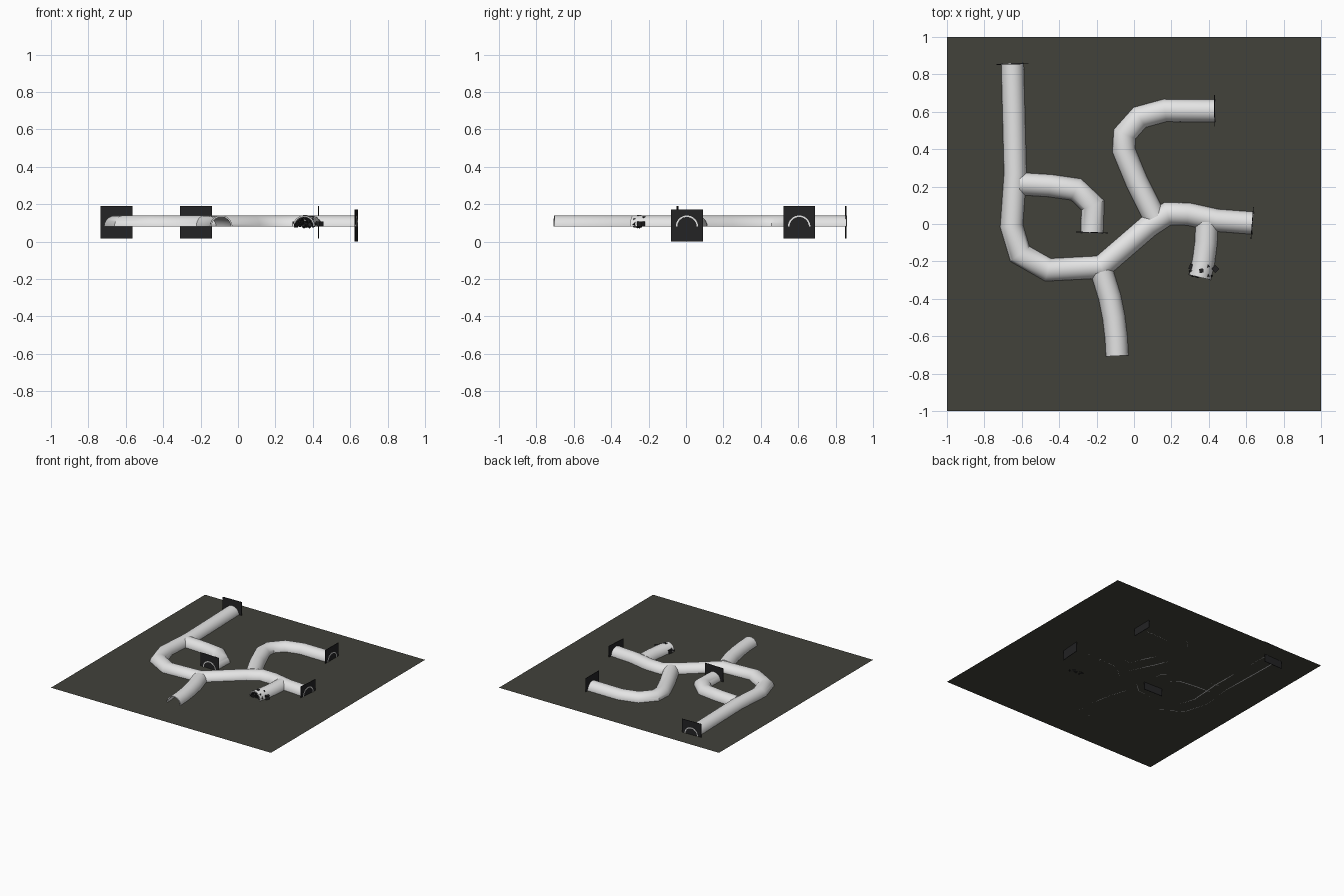
import bpy, bmesh, math, random
from mathutils import Vector, Matrix

if "Cube" in bpy.data.objects:
    bpy.data.objects.remove(bpy.data.objects["Cube"])

random.seed(4)
GROUND = 0.08
R_OUT, R_IN, SEG = 0.06, 0.052, 20


def material(name, r, g, b):
    m = bpy.data.materials.new(name)
    m.diffuse_color = (r, g, b, 1)
    m.use_nodes = True
    m.node_tree.nodes["Principled BSDF"].inputs["Base Color"].default_value = m.diffuse_color
    return m


WHITE = material("pale_tunnel", 0.78, 0.78, 0.78)
OLIVE = material("dark_olive_floor", 0.054, 0.054, 0.043)
BLACK = material("charcoal", 0.017, 0.017, 0.018)


def finish(name, bm, mat, smooth=False):
    me = bpy.data.meshes.new(name)
    bm.to_mesh(me)
    bm.free()
    me.materials.append(mat)
    ob = bpy.data.objects.new(name, me)
    bpy.context.collection.objects.link(ob)
    if smooth:
        bpy.ops.object.select_all(action='DESELECT')
        ob.select_set(True)
        bpy.context.view_layer.objects.active = ob
        bpy.ops.object.shade_smooth_by_angle(angle=math.radians(35))
    return ob


def arch_profile():
    # outer half circle, then back along the inner one
    out = [(R_OUT * math.cos(math.pi * i / SEG), R_OUT * math.sin(math.pi * i / SEG))
           for i in range(SEG + 1)]
    inn = [(x * R_IN / R_OUT, z * R_IN / R_OUT) for x, z in reversed(out)]
    return out + inn


def tunnel(name, path):
    """Half pipe with wall thickness swept along a flat path with mitred bends."""
    pts = [Vector(p) for p in path]
    bm = bmesh.new()
    rings = []
    for i, p in enumerate(pts):
        d0 = (p - pts[i - 1]).normalized() if i else (pts[1] - p).normalized()
        d1 = (pts[i + 1] - p).normalized() if i < len(pts) - 1 else d0
        t = (d0 + d1).normalized()
        side = Vector((-t.y, t.x)) / max(t.dot(d0), 0.3)
        rings.append([bm.verts.new((p.x + side.x * u, p.y + side.y * u, GROUND + v))
                      for u, v in arch_profile()])
    n = len(rings[0])
    for a, b in zip(rings, rings[1:]):
        for k in range(n):
            bm.faces.new((a[k], a[(k + 1) % n], b[(k + 1) % n], b[k]))
    for r in (rings[0], rings[-1]):          # rim faces between the two arcs
        for k in range(SEG):
            bm.faces.new((r[k], r[k + 1], r[n - 2 - k], r[n - 1 - k]))
    bmesh.ops.recalc_face_normals(bm, faces=bm.faces)
    return finish(name, bm, WHITE, True)


def box(bm, centre, size, rot=Matrix()):
    bmesh.ops.create_cube(bm, size=1, matrix=Matrix.Translation(centre) @ rot
                          @ Matrix.Diagonal((*size, 1)))


def end_plate(name, end, before, z0):
    """Thin closing plate just inside a tunnel mouth."""
    e, b = Vector(end), Vector(before)
    d = (e - b).normalized()
    c = e - d * 0.005
    bm = bmesh.new()
    box(bm, (c.x, c.y, z0 + 0.086), (0.004, 0.17, 0.172),
        Matrix.Rotation(math.atan2(d.y, d.x), 4, 'Z'))
    finish(name, bm, BLACK)


# floor sheet
bm = bmesh.new()
bmesh.ops.create_grid(bm, x_segments=1, y_segments=1, size=1,
                      matrix=Matrix.Translation((0, 0, GROUND)))
finish("floor", bm, OLIVE)

# tunnels
main = [(-0.65, 0.86), (-0.642, 0.55), (-0.635, 0.27), (-0.655, -0.01), (-0.61, -0.16),
        (-0.46, -0.245), (-0.175, -0.23), (0.08, -0.01), (0.18, 0.055), (0.29, 0.053),
        (0.44, 0.02), (0.637, 0.005)]
hook = [(-0.61, 0.215), (-0.45, 0.205), (-0.31, 0.185), (-0.22, 0.10), (-0.225, -0.05)]
curl = [(0.11, 0.035), (0.015, 0.225), (-0.055, 0.395), (-0.05, 0.48), (0.03, 0.57),
        (0.165, 0.607), (0.435, 0.605)]
spur = [(-0.172, -0.255), (-0.13, -0.39), (-0.108, -0.50), (-0.095, -0.61), (-0.09, -0.705)]
broken = [(0.39, 0.01), (0.385, -0.10), (0.372, -0.20), (0.352, -0.285)]

tunnel("main_tunnel", main)
tunnel("hook_tunnel", hook)
tunnel("curl_tunnel", curl)
tunnel("spur_tunnel", spur)
tunnel("collapsed_tunnel", broken)

# closing plates
end_plate("north_plate", main[0], main[1], 0.018)
end_plate("east_plate", main[-1], main[-2], 0.0)
end_plate("hook_plate", hook[-1], hook[-2], 0.018)
end_plate("curl_plate", curl[-1], curl[-2], 0.018)

# rubble choking the collapsed tunnel mouth
bm = bmesh.new()
for i in range(40):
    a, r = random.uniform(0, math.pi), R_IN * math.sqrt(random.random())
    s = random.uniform(0.010, 0.022)
    spin = Matrix.Rotation(random.uniform(0, 3), 4, Vector((random.random(), 1, random.random())))
    box(bm, (0.355 + r * math.cos(a), random.uniform(-0.28, -0.235), GROUND + r * math.sin(a) * 0.85),
        (s, s * 0.8, s * 0.9), spin)
# loose chunks breaking through the walls
for x, y, z, s in [(0.31, -0.23, 0.095, 0.03), (0.435, -0.24, 0.095, 0.03),
                   (0.36, -0.25, 0.132, 0.022), (0.392, -0.275, 0.118, 0.016),
                   (0.395, -0.225, 0.128, 0.014), (0.30, -0.265, 0.09, 0.014)]:
    box(bm, (x, y, z), (s, s, s * 0.9), Matrix.Rotation(x * 9, 4, 'Z'))
finish("rubble", bm, BLACK)
